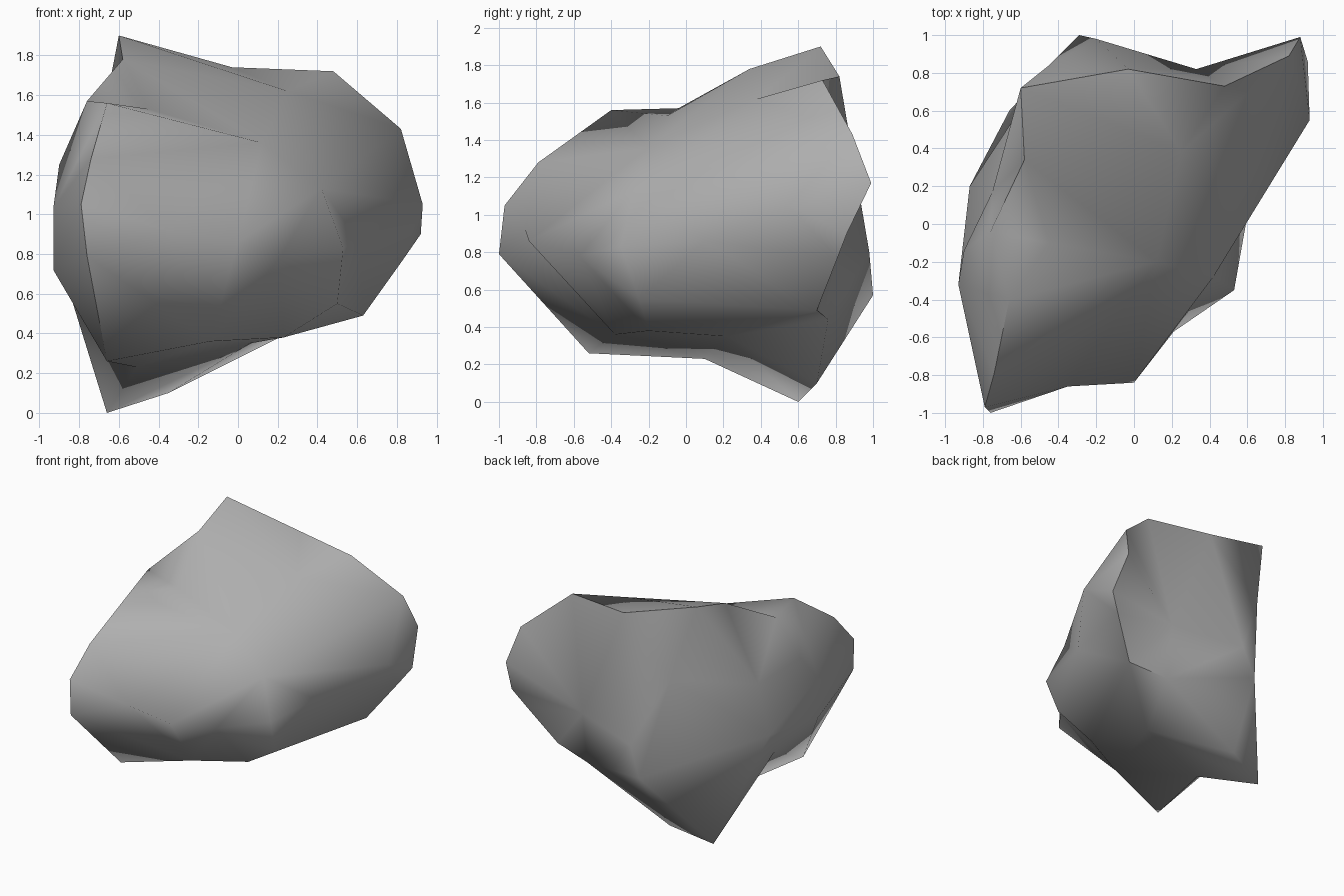
import bpy
import bmesh
import math
from mathutils import Vector

# Remove the default cube only
default_cube = bpy.data.objects.get("Cube")
if default_cube:
    bpy.data.objects.remove(default_cube, do_unlink=True)

# Corner points of the boulder in hundredths of a unit, grouped by region
crest = [(-60, 72, 190), (-3, 82, 174), (48, 73, 172), (-58, 34, 178),
         (-76, -4, 157), (-66, -40, 156), (-74, -79, 128)]
front_face = [(-79, -97, 105), (-76, -100, 79), (-35, -86, 92), (0, -84, 86),
              (21, -57, 78), (53, -35, 83), (61, 10, 86)]
shoulder = [(42, -28, 113), (12, -20, 136), (25, 38, 162), (-45, -10, 153)]
right_flank = [(82, 89, 143), (88, 99, 117), (93, 55, 105), (92, 86, 90),
               (83, 81, 77), (63, 70, 49)]
left_flank = [(-90, -14, 125), (-93, -32, 103), (-93, -32, 72),
              (-87, 20, 76), (-84, 10, 58), (-75, 17, 112)]
back_face = [(33, 82, 85), (-20, 98, 80), (-29, 100, 57), (-45, 84, 133)]
underside = [(-66, 60, 0), (-35, 70, 10), (-66, -52, 26), (-51, 10, 23),
             (-14, -38, 36), (23, -20, 38), (50, -25, 55), (33, 76, 44),
             (6, 22, 35)]


def make_material(name, color):
    material = bpy.data.materials.new(name)
    material.use_nodes = True
    material.diffuse_color = color
    shader = material.node_tree.nodes["Principled BSDF"]
    shader.inputs["Base Color"].default_value = color
    shader.inputs["Roughness"].default_value = 0.9
    return material


def wrap_skin(name, corners, center):
    """Join corners into a closed skin: wrap their directions on a sphere,
    then push every vertex out to its real position."""
    bm = bmesh.new()
    target = {}
    for corner in corners:
        position = Vector(corner) / 100
        vertex = bm.verts.new((position - center).normalized())
        target[vertex] = position
    bmesh.ops.convex_hull(bm, input=list(bm.verts))
    for vertex, position in target.items():
        vertex.co = position
    bmesh.ops.recalc_face_normals(bm, faces=list(bm.faces))
    mesh = bpy.data.meshes.new(name)
    bm.to_mesh(mesh)
    bm.free()
    skin = bpy.data.objects.new(name, mesh)
    bpy.context.collection.objects.link(skin)
    return skin


# Boulder
corners = (crest + front_face + shoulder + right_flank + left_flank
           + back_face + underside)
boulder = wrap_skin("boulder", corners, Vector((0, 0, 0.9)))
boulder.data.materials.append(make_material("stone gray", (0.43, 0.43, 0.43, 1)))

# Soft shading with the hard breaks kept
bpy.ops.object.select_all(action="DESELECT")
boulder.select_set(True)
bpy.context.view_layer.objects.active = boulder
bpy.ops.object.shade_smooth_by_angle(angle=math.radians(75))
